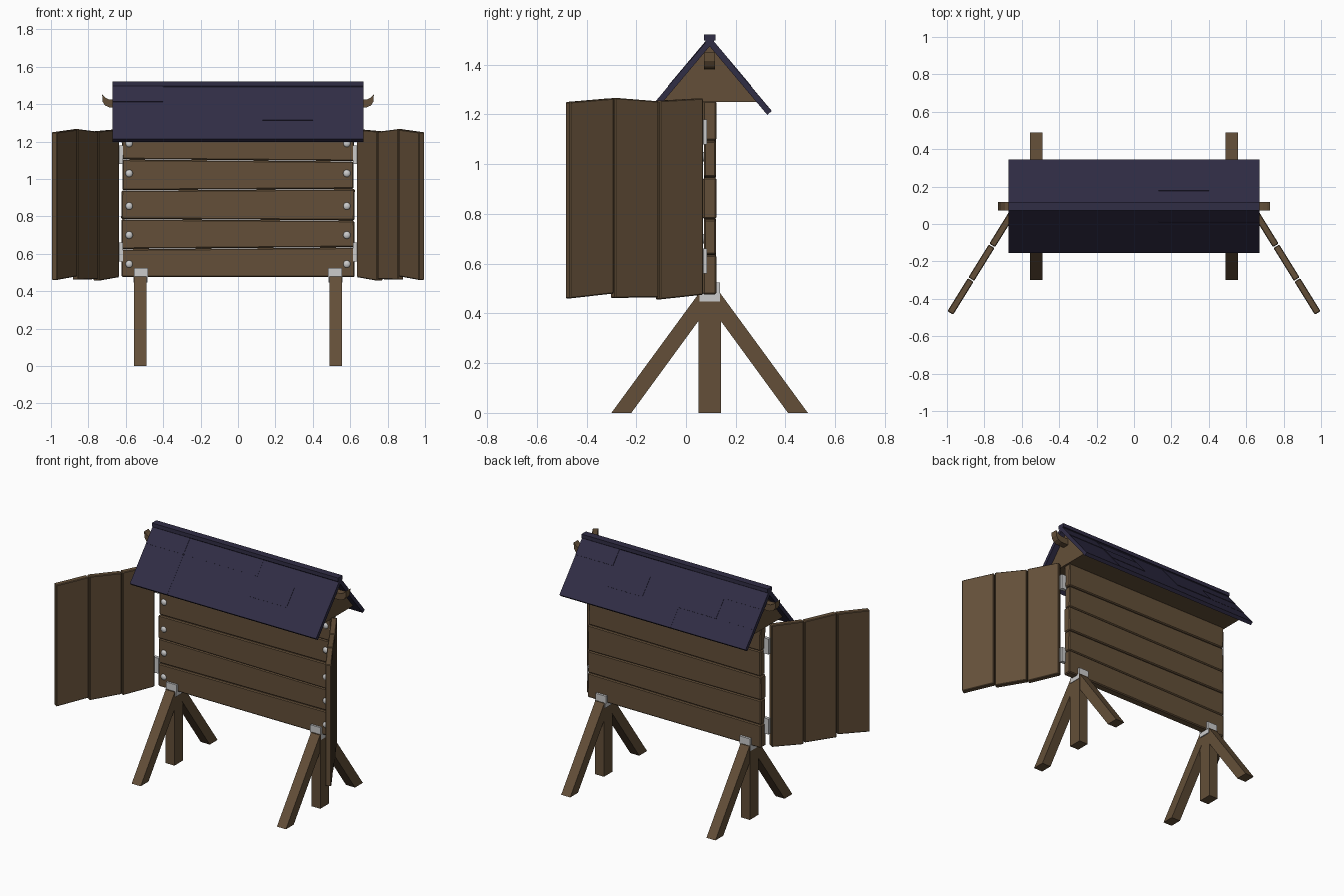
import bpy, bmesh, math, random
from mathutils import Matrix, Vector

if "Cube" in bpy.data.objects:
    bpy.data.objects.remove(bpy.data.objects["Cube"])

random.seed(4)
YC = 0.095  # depth of the board's centre line


def material(name, rgb):
    m = bpy.data.materials.new(name)
    m.diffuse_color = (*rgb, 1)
    m.use_nodes = True
    m.node_tree.nodes["Principled BSDF"].inputs["Base Color"].default_value = m.diffuse_color
    return m


WOOD = material("brown_wood", (0.125, 0.078, 0.04))
ROOF = material("purple_shingle", (0.03, 0.026, 0.06))


def finish(name, bm, mat=None, bevel=0, matrix=None, mirror=False):
    if matrix:
        bm.transform(matrix)
    if mirror:
        bm.transform(Matrix.Scale(-1, 4, Vector((1, 0, 0))))
    bmesh.ops.recalc_face_normals(bm, faces=bm.faces)
    me = bpy.data.meshes.new(name)
    bm.to_mesh(me)
    bm.free()
    ob = bpy.data.objects.new(name, me)
    bpy.context.collection.objects.link(ob)
    if mat:
        me.materials.append(mat)
    if bevel:
        b = ob.modifiers.new("chamfer", 'BEVEL')
        b.width, b.segments = bevel, 1
    return ob


def prism(name, pts, axis, a, b, mat=None, **kw):
    """Extrude a 2D outline along x (outline is y,z) or y (outline is x,z)."""
    bm = bmesh.new()
    place = (lambda p, q, d: (d, p, q)) if axis == 'x' else (lambda p, q, d: (p, d, q))
    lo = [bm.verts.new(place(p, q, a)) for p, q in pts]
    hi = [bm.verts.new(place(p, q, b)) for p, q in pts]
    bm.faces.new(lo)
    bm.faces.new(hi[::-1])
    n = len(pts)
    for i in range(n):
        j = (i + 1) % n
        bm.faces.new((lo[i], lo[j], hi[j], hi[i]))
    return finish(name, bm, mat, **kw)


def box(name, x, y, z, mat=None, **kw):
    return prism(name, [(x[0], z[0]), (x[1], z[0]), (x[1], z[1]), (x[0], z[1])],
                 'y', y[0], y[1], mat, **kw)


# Horizontal board planks with slightly uneven seams
seams = [0.475, 0.63, 0.782, 0.943, 1.10, 1.255]
tilt = [0, 0.005, -0.004, 0.004, -0.005, 0]
for i in range(5):
    e0, e1 = (random.uniform(0, 0.008) for _ in range(2))
    lo, hi = seams[i] + 0.001, seams[i + 1] - 0.001
    off = 0.004 * (i % 2)
    prism("board_plank", [(-0.625 + e0, lo - tilt[i]), (0.625 - e1, lo + tilt[i]),
                          (0.625 - e0, hi + tilt[i + 1]), (-0.625 + e1, hi - tilt[i + 1])],
          'y', 0.068 + off, 0.122 - off / 2, WOOD, bevel=0.006)

# Gable body under the roof
prism("gable", [(YC - 0.205, 1.25), (YC + 0.205, 1.25), (YC, 1.497)], 'x', -0.63, 0.63, WOOD)

# Roof slopes: a slab plus three rows of slightly uneven shingles
S = Vector((0.25, -0.297))
N = Vector((0.297, 0.25)).normalized()


def slope_outline(side, t0, t1, h0, h1):
    top = Vector((0, 1.511))
    pts = [top + S * t0 + N * h0, top + S * t1 + N * h0,
           top + S * t1 + N * h1, top + S * t0 + N * h1]
    return [(YC + side * p.x, p.y) for p in pts]


cols = [-0.67, -0.40, -0.13, 0.13, 0.40, 0.67]
for side in (-1, 1):
    prism("roof_slab", slope_outline(side, 0, 1, -0.024, -0.003), 'x', -0.67, 0.67, ROOF)
    for r in range(3):
        for c in range(5):
            prism("shingle", slope_outline(side, r / 3, (r + 1) / 3, -0.003,
                                           random.choice((-0.001, 0, 0.002))),
                  'x', cols[c], cols[c + 1], ROOF)
box("ridge_cap", (-0.67, 0.67), (YC - 0.023, YC + 0.023), (1.498, 1.522), ROOF)

DOOR_PLANKS = [  # inner to outer: u start, u end, bottoms, tops
    (0.0, 0.205, 0.475, 0.456, 1.265, 1.255),
    (0.211, 0.417, 0.465, 0.462, 1.253, 1.267),
    (0.423, 0.63, 0.48, 0.46, 1.265, 1.25)]
door_matrix = Matrix.Translation((0.65, 0.06, 0)) @ Matrix.Rotation(math.atan2(-0.535, 0.332), 4, 'Z')

for m in (False, True):
    # Open door made of three planks
    for u0, u1, b0, b1, t0, t1 in DOOR_PLANKS:
        prism("door_plank", [(u0, b0), (u1, b1), (u1, t1), (u0, t0)], 'y', -0.018, 0.018,
              WOOD, bevel=0.004, matrix=door_matrix, mirror=m)
    # Hinges between board and door
    for z in (0.61, 1.13):
        box("hinge_leaf", (0.615, 0.652), (0.062, 0.085), (z - 0.05, z + 0.05), mirror=m)
        bm = bmesh.new()
        bmesh.ops.create_cone(bm, cap_ends=True, segments=8, radius1=0.012, radius2=0.012, depth=0.1)
        finish("hinge_pin", bm, matrix=Matrix.Translation((0.642, 0.07, z)), mirror=m)
    # Rivets on the front face
    for z in (0.545, 0.70, 0.855, 1.03, 1.19):
        bm = bmesh.new()
        bmesh.ops.create_uvsphere(bm, u_segments=12, v_segments=8, radius=0.02)
        ob = finish("rivet", bm, mirror=m,
                    matrix=Matrix.Translation((0.582, 0.07, z)) @ Matrix.Diagonal((1, 0.6, 1, 1)))
        ob.data.shade_smooth()
    # Upturned hook at the gable end
    prism("gable_hook", [(0.60, 1.38), (0.685, 1.382), (0.711, 1.393), (0.725, 1.415),
                         (0.726, 1.452), (0.712, 1.437), (0.69, 1.425), (0.60, 1.422)],
          'y', YC - 0.022, YC + 0.022, WOOD, mirror=m)
    # Three-legged trestle
    box("centre_leg", (0.492, 0.557), (0.05, 0.14), (0, 0.48), WOOD, mirror=m)
    for side in (-1, 1):
        prism("splayed_leg", [(YC + side * p, q) for p, q in
                              ((0.395, 0), (0.315, 0), (0.03, 0.39), (0.03, 0.478), (0.045, 0.478))],
              'x', 0.49, 0.555, WOOD, mirror=m)
    # Metal bracket clasping the board's lower edge
    box("bracket_base", (0.485, 0.56), (0.055, 0.137), (0.447, 0.482), mirror=m)
    for y in (0.055, 0.121):
        box("bracket_plate", (0.481, 0.556), (y, y + 0.016), (0.475, 0.525), mirror=m)
